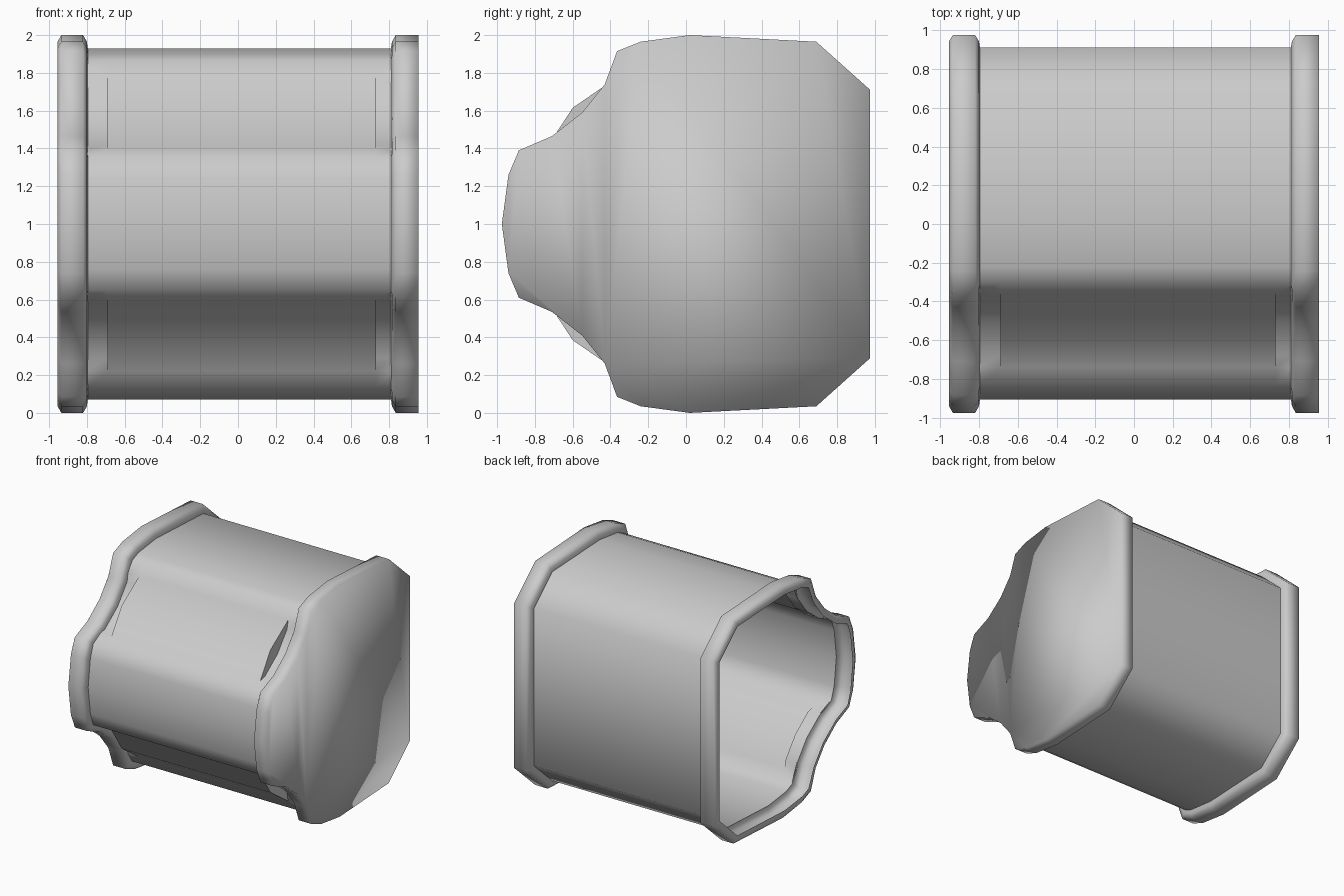
import bpy, bmesh, math

if "Cube" in bpy.data.objects:
    bpy.data.objects.remove(bpy.data.objects["Cube"])

# Upper half profiles as (y, z), front to back; the lower half mirrors about z = 1
RIM = [(-0.975, 1.0), (-0.94, 1.26), (-0.885, 1.39), (-0.71, 1.465), (-0.55, 1.59),
       (-0.43, 1.74), (-0.365, 1.915), (-0.24, 1.965), (0.02, 2.0), (0.69, 1.965), (0.975, 1.71)]
BODY = [(-0.905, 1.0), (-0.875, 1.24), (-0.835, 1.35), (-0.74, 1.40), (-0.677, 1.415),
        (-0.503, 1.544), (-0.374, 1.708), (-0.36, 1.78), (-0.305, 1.865), (-0.225, 1.90),
        (0.02, 1.93), (0.665, 1.90), (0.91, 1.68)]
BULGE = (-0.60, 1.615)          # ridge of each window panel
WIN = (3, 7)                    # body points bounding the window
X = (-0.80, -0.69, 0.73, 0.815)  # body stations along x


def flip(p):
    return (p[0], 2 - p[1])


def closed(half):
    return half + [flip(p) for p in half[:0:-1]]


def ring(bm, prof, x):
    return [bm.verts.new((x, y, z)) for y, z in prof]


def finish(bm, name, angle=None):
    bmesh.ops.recalc_face_normals(bm, faces=bm.faces)
    me = bpy.data.meshes.new(name)
    bm.to_mesh(me)
    bm.free()
    ob = bpy.data.objects.new(name, me)
    bpy.context.collection.objects.link(ob)
    for o in bpy.context.selected_objects:
        o.select_set(False)
    ob.select_set(True)
    bpy.context.view_layer.objects.active = ob
    if angle is None:
        bpy.ops.object.shade_smooth()
    else:
        bpy.ops.object.shade_smooth_by_angle(angle=math.radians(angle))
    return ob


def loft(bm, rings, skip=lambda s, i: False):
    n = len(rings[0])
    for s, (a, b) in enumerate(zip(rings, rings[1:])):
        for i in range(n):
            if not skip(s, i):
                j = (i + 1) % n
                bm.faces.new((a[i], a[j], b[j], b[i]))


# Body shell with two window openings, each filled by a raised panel
prof = closed(BODY)
n = len(prof)
bm = bmesh.new()
rings = [ring(bm, prof, x) for x in X]
lo, hi = WIN
loft(bm, rings, lambda s, i: s == 1 and (lo <= i < hi or n - hi <= i < n - lo))
for a, b, mid in ((lo, hi, BULGE), (n - hi, n - lo, flip(BULGE))):
    l, r = rings[1], rings[2]
    ml, mr = (bm.verts.new((x, *mid)) for x in X[1:3])
    bm.faces.new((l[a], ml, mr, r[a]))
    bm.faces.new((ml, l[b], r[b], mr))
    for row, m in ((l, ml), (r, mr)):
        for k in range(a, b):
            bm.faces.new((row[k], row[k + 1], m))
finish(bm, "body_shell", 60)

# End rims: the left one stays open, the right one is closed by an end cap
inner = closed([p for i, p in enumerate(BODY) if i not in WIN])
outer = closed(RIM)
mid = [((a[0] + b[0]) / 2, (a[1] + b[1]) / 2) for a, b in zip(inner, outer)]

bm = bmesh.new()
loft(bm, [ring(bm, p, x) for p, x in
          ((inner, -0.795), (mid, -0.80), (outer, -0.82), (outer, -0.935), (mid, -0.955), (inner, -0.955))])
finish(bm, "open_end_rim", 60)

bm = bmesh.new()
rings = [ring(bm, p, x) for p, x in ((inner, 0.81), (mid, 0.815), (outer, 0.835), (outer, 0.955))]
loft(bm, rings)
bm.faces.new(rings[-1])
finish(bm, "closed_end_rim")
